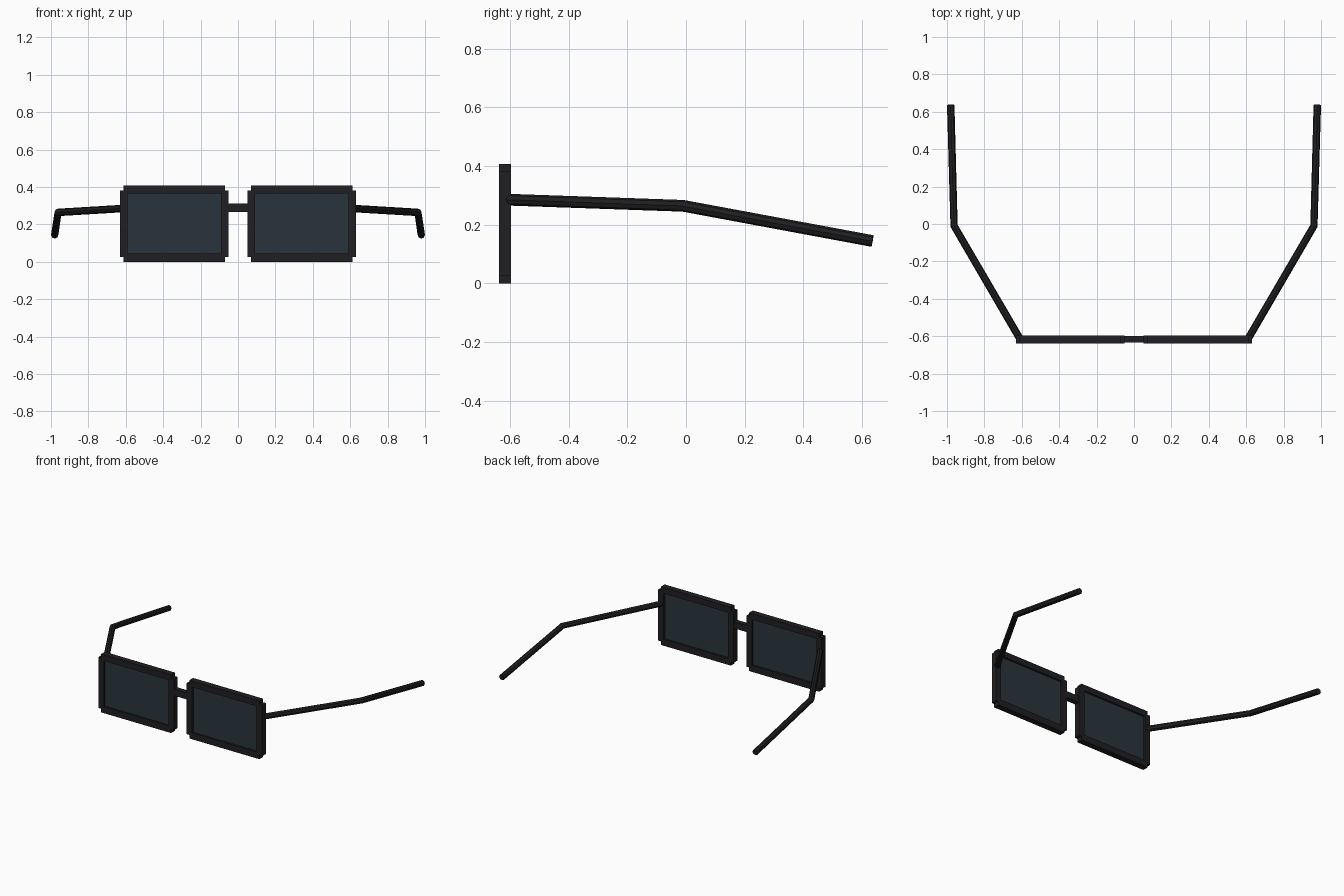
import bpy, math
from mathutils import Vector

if "Cube" in bpy.data.objects:
    bpy.data.objects.remove(bpy.data.objects["Cube"])


def material(name, color):
    m = bpy.data.materials.new(name)
    m.diffuse_color = color
    m.use_nodes = True
    m.node_tree.nodes["Principled BSDF"].inputs["Base Color"].default_value = m.diffuse_color
    return m


FRAME = material("black_plastic", (0.014, 0.014, 0.016, 1))
LENS = material("dark_glass", (0.022, 0.034, 0.046, 1))
Y = -0.617  # centre plane of the front frame


def box(name, x0, x1, z0, z1, depth, mat):
    bpy.ops.mesh.primitive_cube_add(size=1, location=((x0 + x1) / 2, Y, (z0 + z1) / 2))
    o = bpy.context.object
    o.name = name
    o.scale = (x1 - x0, depth, z1 - z0)
    bpy.ops.object.transform_apply(location=False, rotation=False, scale=True)
    o.data.materials.append(mat)
    return o


def rod(name, points, radius):
    c = bpy.data.curves.new(name, 'CURVE')
    c.dimensions = '3D'
    c.bevel_depth = radius
    c.bevel_resolution = 2
    c.use_fill_caps = True
    s = c.splines.new('POLY')
    s.points.add(len(points) - 1)
    for p, co in zip(s.points, points):
        p.co = (*co, 1)
    s.use_smooth = False
    o = bpy.data.objects.new(name, c)
    bpy.context.collection.objects.link(o)
    bpy.ops.object.select_all(action='DESELECT')
    o.select_set(True)
    bpy.context.view_layer.objects.active = o
    bpy.ops.object.convert(target='MESH')
    o = bpy.context.object
    o.name = name
    o.data.materials.clear()
    o.data.materials.append(FRAME)


for side, s in (("left", -1), ("right", 1)):
    def part(name, a, b, z0, z1, depth, mat):
        x0, x1 = sorted((a * s, b * s))
        box(f"{side}_{name}", x0, x1, z0, z1, depth, mat)

    # Rim bars with stepped corners
    part("rim_top", 0.07, 0.612, 0.365, 0.407, 0.042, FRAME)
    part("rim_bottom", 0.07, 0.612, 0.0, 0.045, 0.042, FRAME)
    part("rim_inner", 0.05, 0.092, 0.025, 0.382, 0.042, FRAME)
    part("rim_outer", 0.59, 0.632, 0.025, 0.382, 0.042, FRAME)
    # Lens pane, recessed in the rim
    part("lens", 0.08, 0.60, 0.035, 0.375, 0.016, LENS)
    # Temple arm, bent once
    rod(f"{side}_arm", [(0.612 * s, -0.61, 0.285), (0.962 * s, -0.01, 0.264),
                        (0.98 * s, 0.636, 0.144)], 0.02)

# Bridge between the rims
box("bridge", -0.06, 0.06, 0.265, 0.311, 0.034, FRAME)
